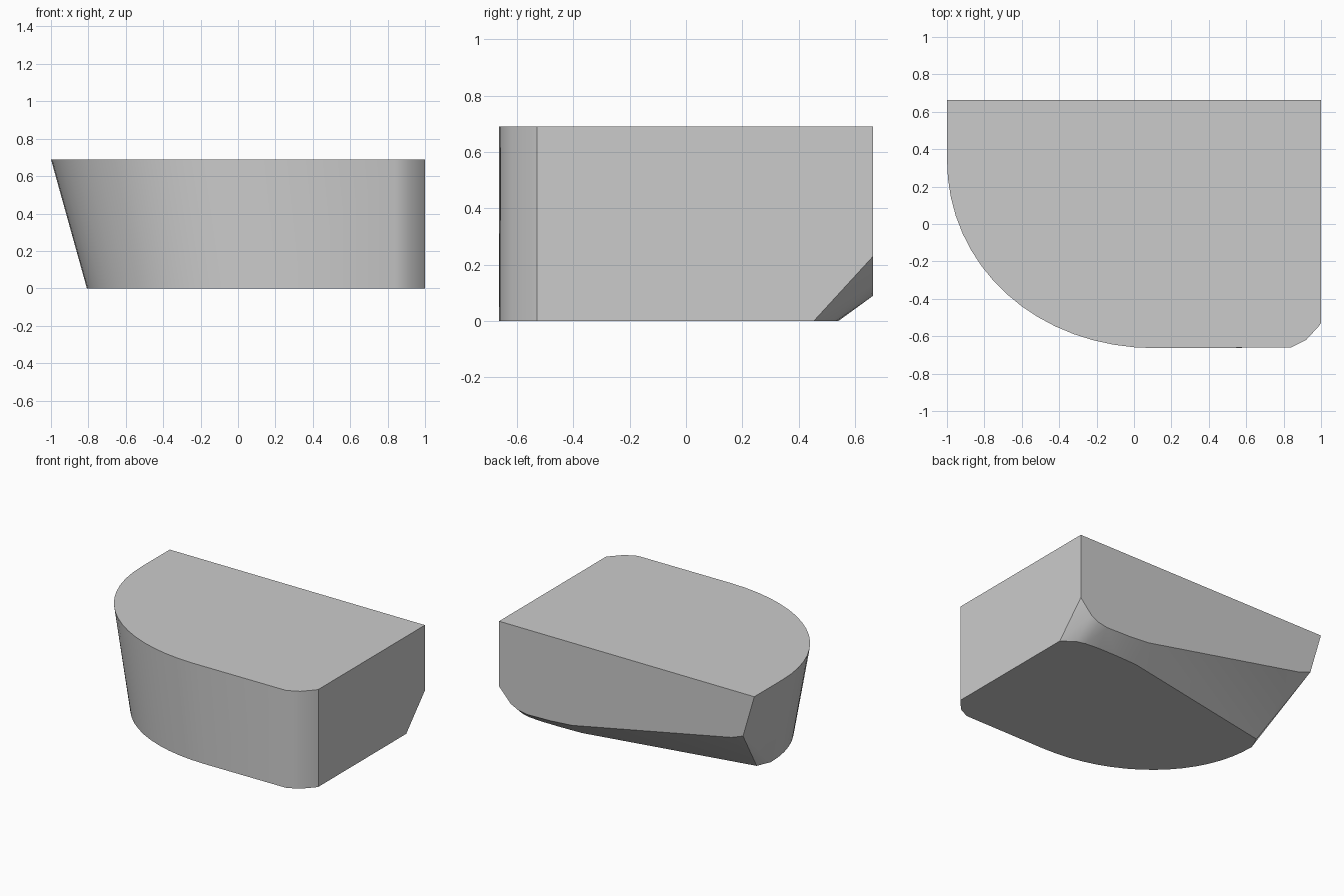
import bpy, bmesh, math

cube = bpy.data.objects.get("Cube")
if cube:
    bpy.data.objects.remove(cube)

TOP, BACK, FRONT = 0.69, 0.664, -0.664


def flat_material(name, color):
    mat = bpy.data.materials.new(name)
    mat.use_nodes = True
    mat.diffuse_color = color
    mat.node_tree.nodes["Principled BSDF"].inputs["Base Color"].default_value = color
    return mat


def quarter_arc(cx, cy, left, z, steps=16):
    """Rounded front corner, from the left side round to the front."""
    points = []
    for i in range(steps + 1):
        a = math.pi / 2 * i / steps
        points.append((cx + (left - cx) * math.cos(a) ** 0.97,
                       cy + (FRONT - cy) * math.sin(a) ** 0.97, z))
    return points


# Large drafted corner, narrower at the base
points = quarter_arc(0.12, 0.35, -1, TOP) + quarter_arc(0.2, 0.205, -0.808, 0)

# Small upright front corner
for x, y in [(0.84, -0.66), (0.92, -0.62), (0.985, -0.55), (1, -0.53)]:
    points += [(x, y, TOP), (x, y, 0)]

# Top back corners
points += [(-1, BACK, TOP), (1, BACK, TOP)]

# Lower edge of the back face
for x, z in [(1, 0.228), (0.91, 0.13), (0.85, 0.1), (0.78, 0.088), (0.6, 0.092),
             (0.43, 0.105), (-0.82, 0.354), (-0.912, 0.388)]:
    points.append((x, BACK, z))

# Back edge of the base
for x, y in [(1, 0.455), (0.914, 0.518), (0.85, 0.535), (0.75, 0.543),
             (0.6, 0.543), (0.436, 0.537), (-0.766, 0.303)]:
    points.append((x, y, 0))

# Solid body wrapped around the outlines
bm = bmesh.new()
for p in points:
    bm.verts.new(p)
hull = bmesh.ops.convex_hull(bm, input=bm.verts)
spare = {g for g in hull["geom_interior"] + hull["geom_unused"]
         if isinstance(g, bmesh.types.BMVert)}
bmesh.ops.delete(bm, geom=list(spare), context="VERTS")
bmesh.ops.dissolve_limit(bm, angle_limit=math.radians(0.5),
                         verts=bm.verts, edges=bm.edges)
bmesh.ops.recalc_face_normals(bm, faces=bm.faces)
mesh = bpy.data.meshes.new("tapered_block")
bm.to_mesh(mesh)
bm.free()

block = bpy.data.objects.new("tapered_block", mesh)
bpy.context.collection.objects.link(block)
mesh.materials.append(flat_material("light_grey", (0.6, 0.6, 0.6, 1)))

bpy.context.view_layer.objects.active = block
block.select_set(True)
bpy.ops.object.shade_smooth_by_angle(angle=math.radians(30))
